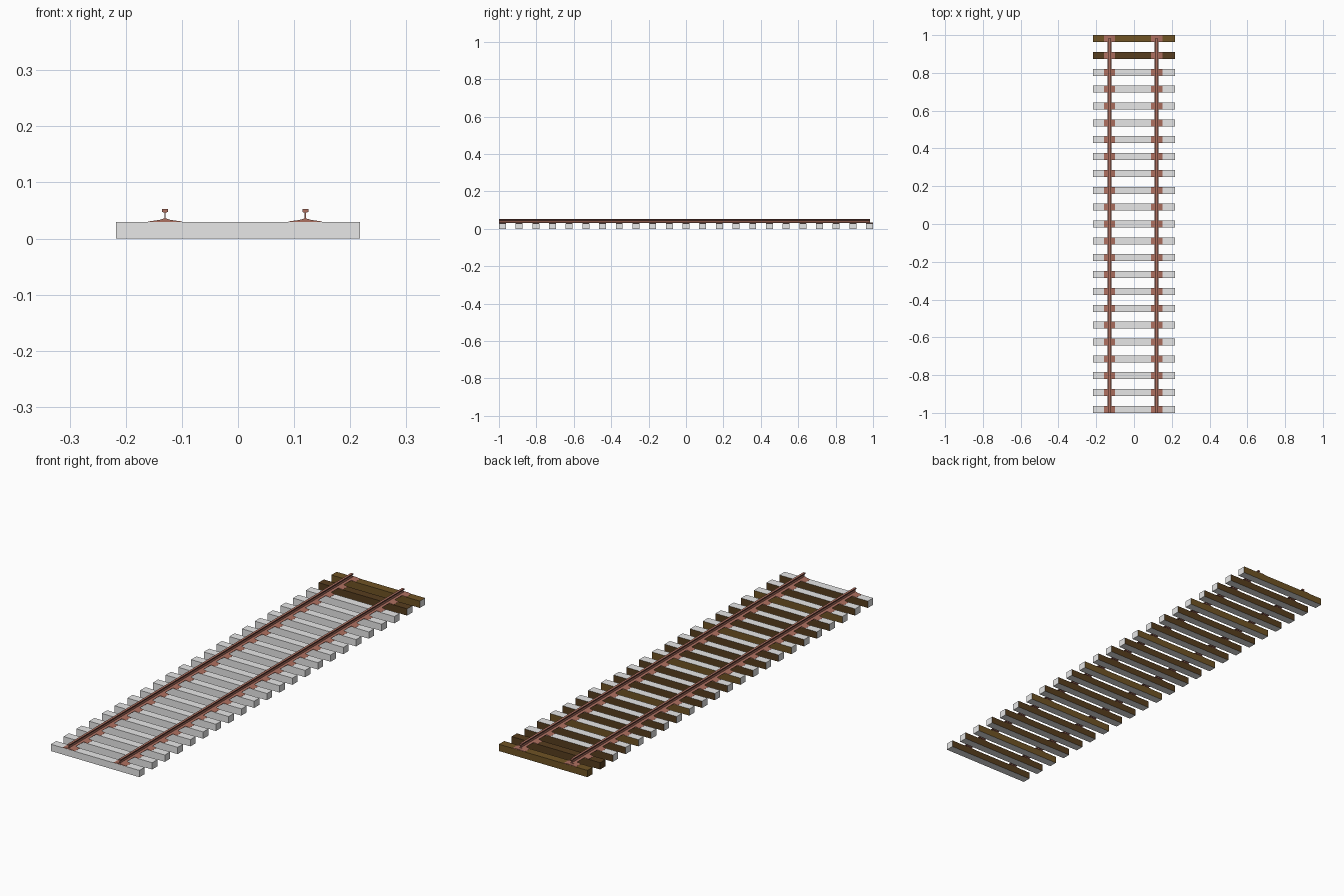
import bpy, bmesh

if "Cube" in bpy.data.objects:
    bpy.data.objects.remove(bpy.data.objects["Cube"])

def material(name, rgb):
    m = bpy.data.materials.new(name)
    m.diffuse_color = (*rgb, 1)
    m.use_nodes = True
    m.node_tree.nodes["Principled BSDF"].inputs["Base Color"].default_value = m.diffuse_color
    return m

grey = material("pale grey", (0.8, 0.8, 0.8))
brown = material("dark brown wood", (0.095, 0.047, 0.013))
olive = material("olive brown wood", (0.16, 0.088, 0.018))
rust = material("rust", (0.42, 0.16, 0.115))
dark = material("dark rust", (0.16, 0.062, 0.048))

def extrude(name, profile, y0, y1, mats, rule=None):
    """Extrude an (x, z) profile along y; rule(face) picks the material."""
    bm = bmesh.new()
    a = [bm.verts.new((x, y0, z)) for x, z in profile]
    b = [bm.verts.new((x, y1, z)) for x, z in profile]
    bm.faces.new(a)
    bm.faces.new(b)
    n = len(a)
    for i in range(n):
        j = (i + 1) % n
        bm.faces.new((a[i], a[j], b[j], b[i]))
    bmesh.ops.recalc_face_normals(bm, faces=bm.faces)
    bm.normal_update()
    if rule:
        for f in bm.faces:
            f.material_index = rule(f)
    me = bpy.data.meshes.new(name)
    bm.to_mesh(me)
    bm.free()
    for m in mats:
        me.materials.append(m)
    ob = bpy.data.objects.new(name, me)
    bpy.context.collection.objects.link(ob)
    return ob

COUNT, WIDTH, HALF, TOP = 23, 0.037, 0.217, 0.03
STEP = (2 - WIDTH) / (COUNT - 1)
RAILS = {"left": -0.13, "right": 0.12}

# Most sleepers are wood-coloured only on the back face
def back_only(f):
    return 1 if f.normal.y > 0.5 else 0

# The last two are wood except for the right end and underside
def mostly_wood(f):
    return 0 if f.normal.x > 0.5 or f.normal.z < -0.5 else 1

beam = [(-HALF, 0), (HALF, 0), (HALF, TOP), (-HALF, TOP)]
plate = [(-0.03, 0.028), (0.03, 0.028), (0.03, 0.0305), (0.012, 0.033),
         (-0.012, 0.033), (-0.03, 0.0305)]
for i in range(COUNT):
    y = -1 + i * STEP
    wood = olive if i % 4 == 2 else brown
    rule = mostly_wood if i >= COUNT - 2 else back_only
    extrude(f"sleeper_{i + 1}", beam, y, y + WIDTH, [grey, wood], rule)
    # Sloped tie plates under each rail
    for side, x in RAILS.items():
        extrude(f"tie_plate_{side}_{i + 1}", [(px + x, pz) for px, pz in plate],
                y + 0.0005, y + WIDTH - 0.0005, [rust])

# Rails: foot, thin web and head; only the sides of the head are darker
half = [(0.011, 0.032), (0.011, 0.033), (0.0012, 0.036), (0.0012, 0.046),
        (0.0053, 0.0475), (0.0053, 0.0525), (0.0045, 0.053)]
rail = half + [(-x, z) for x, z in reversed(half)]

def rail_rule(f):
    side = abs(f.normal.y) < 0.5
    return 1 if side and f.calc_center_median().z > 0.046 and f.normal.z < 0.9 else 0

for side, x in RAILS.items():
    extrude(f"rail_{side}", [(px + x, pz) for px, pz in rail], -1, 0.985,
            [rust, dark], rail_rule)
